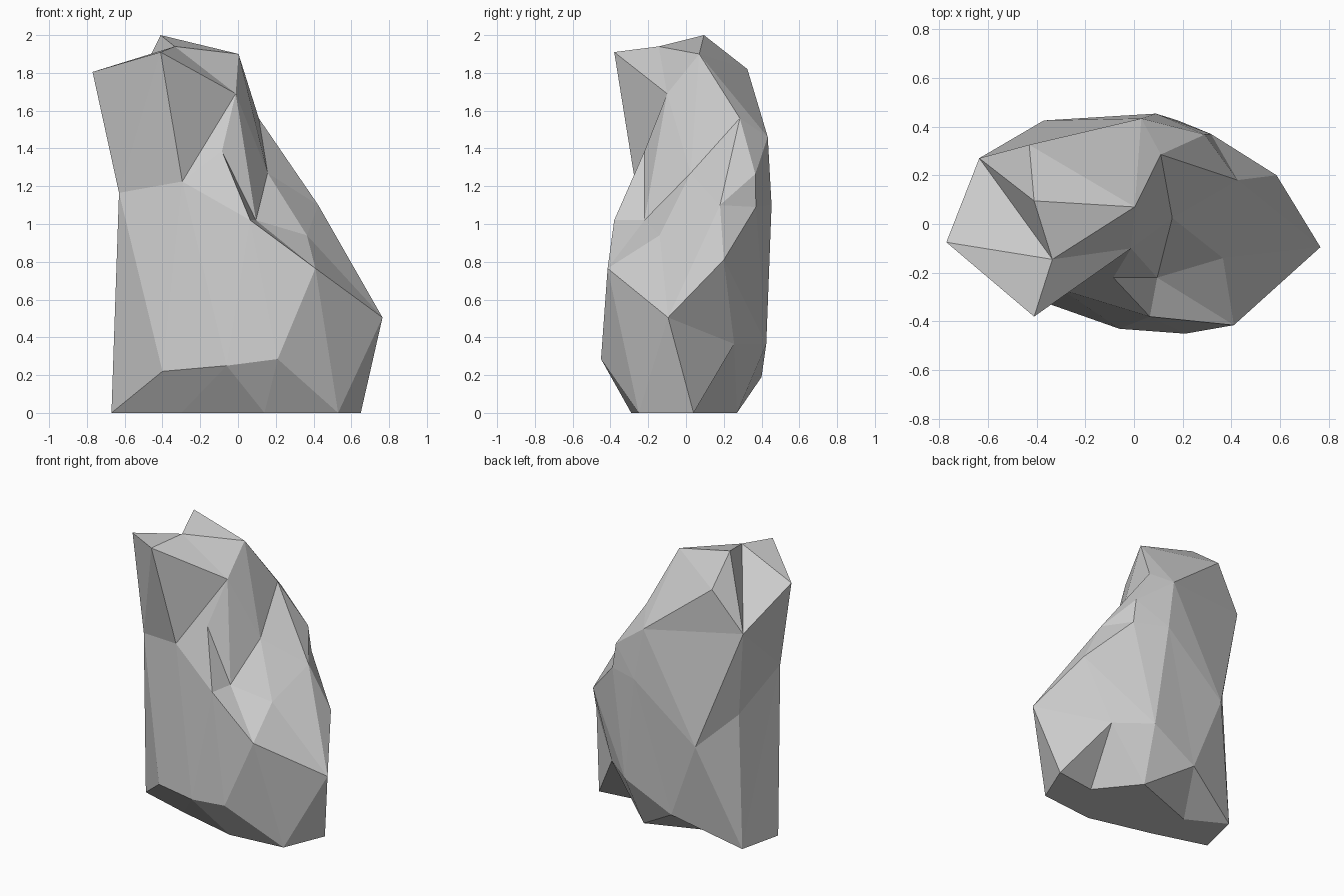
import bpy
import bmesh

if "Cube" in bpy.data.objects:
    bpy.data.objects.remove(bpy.data.objects["Cube"])

bm = bmesh.new()
pts = {}


def tier(names, coords):
    """Add one level of named corner points."""
    for n, co in zip(names, coords):
        pts[n] = bm.verts.new(co)


def bridge(lower, upper):
    """Skin two closed loops step by step; a repeated corner makes a triangle."""
    n = len(lower)
    for i in range(n):
        k = (i + 1) % n
        loop = dict.fromkeys((lower[i], lower[k], upper[k], upper[i]))
        if len(loop) > 2:
            bm.faces.new([pts[c] for c in loop])


# footprint on the ground
tier("abcdefghi", [(-.67, -.07, 0), (-.3, -.18, 0), (.14, -.29, 0),
                   (.53, -.25, 0), (.65, .04, 0), (.36, 0, 0),
                   (.14, .27, 0), (-.34, .09, 0), (-.6, .23, 0)])
# undercut rim just above the ground
tier("jklmnop", [(-.4, -.31, .22), (-.06, -.43, .25), (.21, -.45, .285),
                 (.765, -.095, .505), (.4, .255, .365), (.18, .425, .365),
                 (-.165, .4, .19)])
# waist
tier("qrstuvwxy", [(-.63, -.15, 1.165), (-.295, -.27, 1.225), (.065, -.38, 1.02),
                   (.41, -.415, .765), (.585, .2, .81), (.315, .37, 1.09),
                   (.09, .453, 1.1), (-.37, .425, .73), (-.56, .21, .93)])
# shoulder and front notch
tier("ABCDEFGHI", [(-.085, -.22, 1.385), (.095, -.22, 1.02), (.365, -.14, .94),
                   (.425, .18, 1.1), (.29, .367, 1.265), (.157, .025, 1.27),
                   (.11, .285, 1.56), (.03, .433, 1.46), (-.635, .27, 1.54)])
# crown
tier("JKLMNOP", [(-.77, -.075, 1.805), (-.41, -.38, 1.91), (-.012, -.1, 1.69),
                 (.003, .07, 1.9), (-.43, .325, 1.82), (-.335, -.145, 1.94),
                 (-.41, .095, 2)])

bm.faces.new([pts[c] for c in "ihgfedcba"])          # underside
bridge("abbbccddeffggghii", "aajkklldeennopppi")     # undercut
bridge("ajjkkllddennoooppiii", "qqrrssttmmmuuvwwxxyq")  # lower body
bridge("qrsssttmmuvvwwxxyq", "qrrABBCCDDDEEHHIII")   # ledges
bridge("qqrrABBCDDEHHHIII", "JKKLLLFFFGGGHNNIJ")     # upper body
bridge("JKLLFGHNNII", "OOOMMMMMPPO")                 # crown slopes
bm.faces.new([pts[c] for c in "OMP"])                # summit

bmesh.ops.triangulate(bm, faces=[f for f in bm.faces if len(f.verts) > 3])
bmesh.ops.recalc_face_normals(bm, faces=bm.faces[:])
mesh = bpy.data.meshes.new("rock")
bm.to_mesh(mesh)
bm.free()
bpy.context.collection.objects.link(bpy.data.objects.new("rock", mesh))
